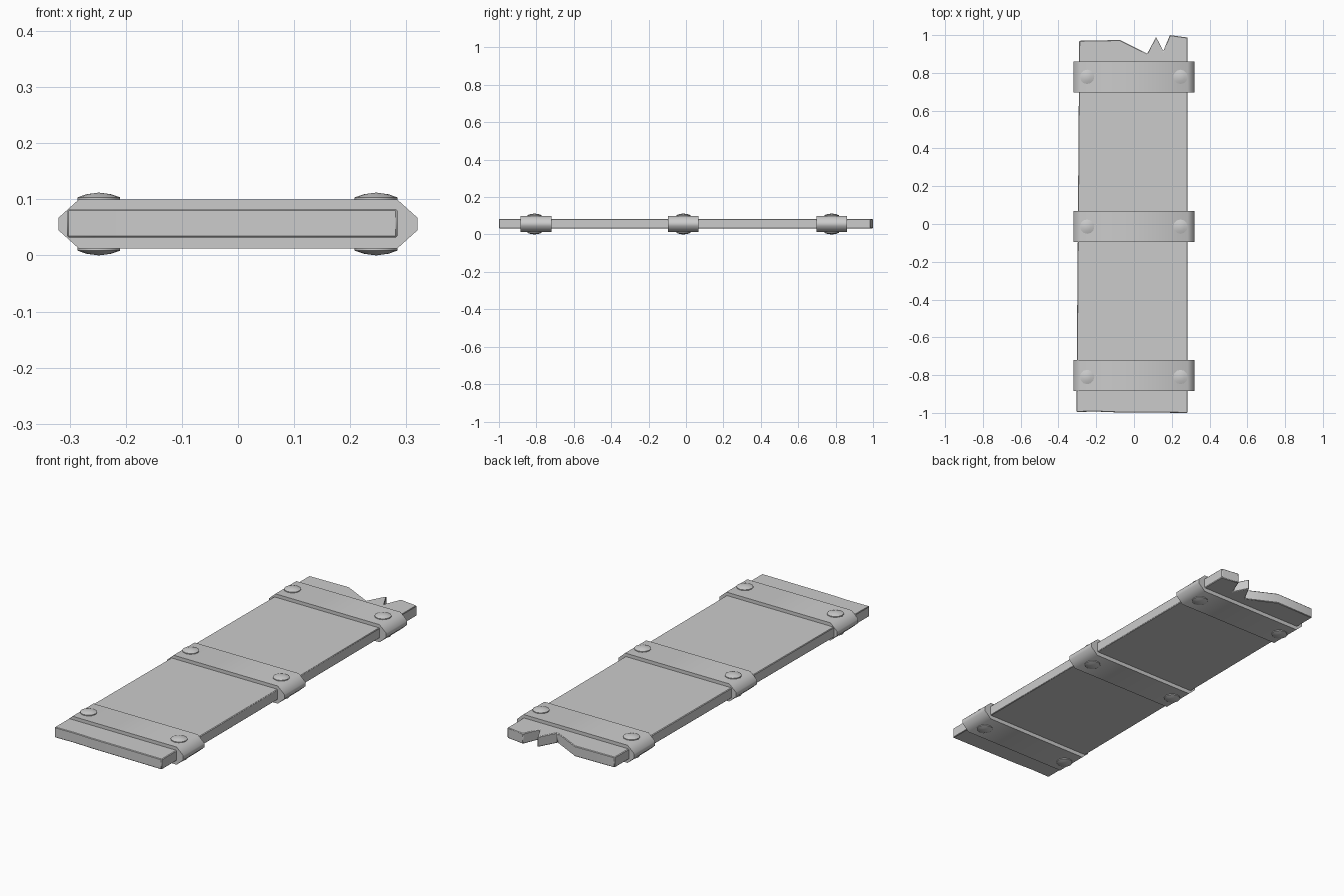
import bpy, bmesh
from math import radians, cos, sin, pi

if "Cube" in bpy.data.objects:
    bpy.data.objects.remove(bpy.data.objects["Cube"])

MID_Z = 0.056


def finish(name, bm, angle=35):
    bmesh.ops.recalc_face_normals(bm, faces=bm.faces)
    mesh = bpy.data.meshes.new(name)
    bm.to_mesh(mesh)
    bm.free()
    obj = bpy.data.objects.new(name, mesh)
    bpy.context.collection.objects.link(obj)
    bpy.ops.object.select_all(action='DESELECT')
    obj.select_set(True)
    bpy.context.view_layer.objects.active = obj
    bpy.ops.object.shade_smooth_by_angle(angle=radians(angle))
    return obj


def extrude_profile(name, points, offset, angle=35):
    bm = bmesh.new()
    face = bm.faces.new([bm.verts.new(p) for p in points])
    ext = bmesh.ops.extrude_face_region(bm, geom=[face])
    verts = [g for g in ext['geom'] if isinstance(g, bmesh.types.BMVert)]
    bmesh.ops.translate(bm, verts=verts, vec=offset)
    return finish(name, bm, angle)


# Plank with a splintered far end
outline = [(-0.305, -0.995), (-0.2, -0.993), (-0.1, -0.997), (0.284, -1.0),
           (0.284, 0.987), (0.19, 1.0), (0.155, 0.915), (0.117, 0.99),
           (0.07, 0.902), (-0.075, 0.974), (-0.29, 0.97), (-0.297, 0.0)]
plank = extrude_profile("plank", [(x, y, 0.032) for x, y in outline], (0, 0, 0.051))
bevel = plank.modifiers.new("worn_edges", 'BEVEL')
bevel.width = 0.003
bevel.segments = 1


# Rivet: shallow dome on both faces of the band
def rivet(name, x, y, sides=12):
    profile = [(0.038, 0.04), (0.038, 0.0475), (0.022, 0.053)]
    profile = [(r, -z) for r, z in reversed(profile)] + profile
    bm = bmesh.new()
    rings = [[bm.verts.new((x + r * cos(2 * pi * i / sides),
                            y + r * sin(2 * pi * i / sides), MID_Z + z))
              for i in range(sides)] for r, z in profile]
    for a, b in zip(rings, rings[1:]):
        for i in range(sides):
            j = (i + 1) % sides
            bm.faces.new((a[i], a[j], b[j], b[i]))
    for ring, s in ((rings[0], -1), (rings[-1], 1)):
        tip = bm.verts.new((x, y, MID_Z + s * 0.056))
        for i in range(sides):
            bm.faces.new((ring[i], ring[(i + 1) % sides], tip))
    finish(name, bm)


# Metal bands with chamfered ends, each held by two rivets
half = [(0.284, -0.0435), (0.32, -0.011), (0.32, 0.011), (0.284, 0.0435)]
section = half + [(-x, -z) for x, z in half]
for place, y in (("far", 0.779), ("middle", -0.014), ("near", -0.802)):
    extrude_profile(f"{place}_band",
                    [(x, y - 0.082, MID_Z + z) for x, z in section],
                    (0, 0.164, 0), angle=60)
    for side, x in (("left", -0.248), ("right", 0.246)):
        rivet(f"{place}_{side}_rivet", x, y - (0.008 if place == "near" else 0))
